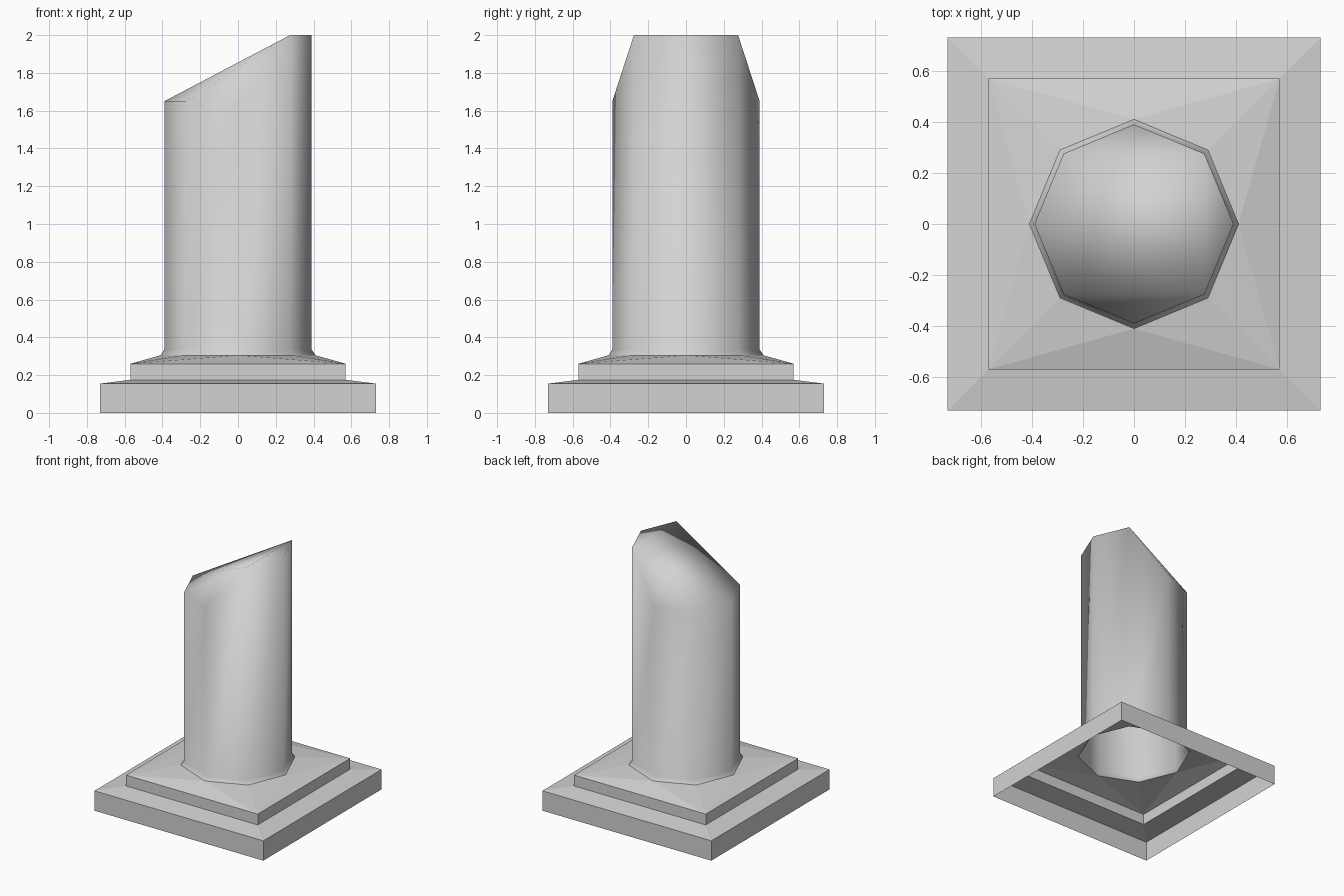
import bpy
import bmesh
from math import cos, sin, radians, sqrt

cube = bpy.data.objects.get("Cube")
if cube:
    bpy.data.objects.remove(cube, do_unlink=True)

stone = bpy.data.materials.new("pale grey stone")
stone.use_nodes = True
colour = (0.65, 0.65, 0.65, 1)
stone.diffuse_color = colour
stone.node_tree.nodes["Principled BSDF"].inputs["Base Color"].default_value = colour


def ring(bm, sides, radius, heights, start=0):
    """Regular ring of vertices with one height each (or one for all)."""
    if not isinstance(heights, (list, tuple)):
        heights = [heights] * sides
    verts = []
    for i, z in enumerate(heights):
        a = radians(start + 360 * i / sides)
        verts.append(bm.verts.new((radius * cos(a), radius * sin(a), z)))
    return verts


def bridge(bm, low, high):
    n = len(low)
    for i in range(n):
        j = (i + 1) % n
        bm.faces.new((low[i], low[j], high[j], high[i]))


def finish(bm, name, smooth):
    bm.normal_update()
    for f in bm.faces:
        f.smooth = smooth
    mesh = bpy.data.meshes.new(name)
    bm.to_mesh(mesh)
    bm.free()
    mesh.materials.append(stone)
    obj = bpy.data.objects.new(name, mesh)
    bpy.context.collection.objects.link(obj)
    return obj


FOOT_Z, FOOT_R, SHAFT_R = 0.305, 0.41, 0.39

# Stepped plinth: a hollow shell, open underneath
bm = bmesh.new()
profile = [(0.73, 0), (0.73, 0.155), (0.57, 0.175), (0.57, 0.26)]
squares = [ring(bm, 4, half * sqrt(2), z, 45) for half, z in profile]
for low, high in zip(squares, squares[1:]):
    bridge(bm, low, high)
# Sloping top that turns the square into the octagonal column foot
corners = squares[-1]
octagon = ring(bm, 8, FOOT_R, FOOT_Z)
for k in range(4):
    a, b = corners[k], corners[(k + 1) % 4]
    o1, o2, o3 = (octagon[(2 * k + s) % 8] for s in (1, 2, 3))
    bm.faces.new((a, b, o2))
    bm.faces.new((a, o2, o1))
    bm.faces.new((b, o3, o2))
finish(bm, "stepped_plinth", False)

# Column shaft with a flared foot and an uneven broken top
bm = bmesh.new()
LOW, HIGH = 1.65, 2.0
foot = ring(bm, 8, FOOT_R, FOOT_Z)
neck = ring(bm, 8, SHAFT_R, FOOT_Z + 0.03)
rim = ring(bm, 8, SHAFT_R, [HIGH, HIGH] + [LOW] * 5 + [HIGH])
bridge(bm, foot, neck)
bridge(bm, neck, rim)
# Facets of the break, mirrored front to back about the middle one
for facet in ((7, 0, 1), (1, 4, 7), (1, 3, 4), (1, 2, 3), (7, 4, 5), (7, 5, 6)):
    bm.faces.new([rim[i] for i in facet])
finish(bm, "broken_column", True)
